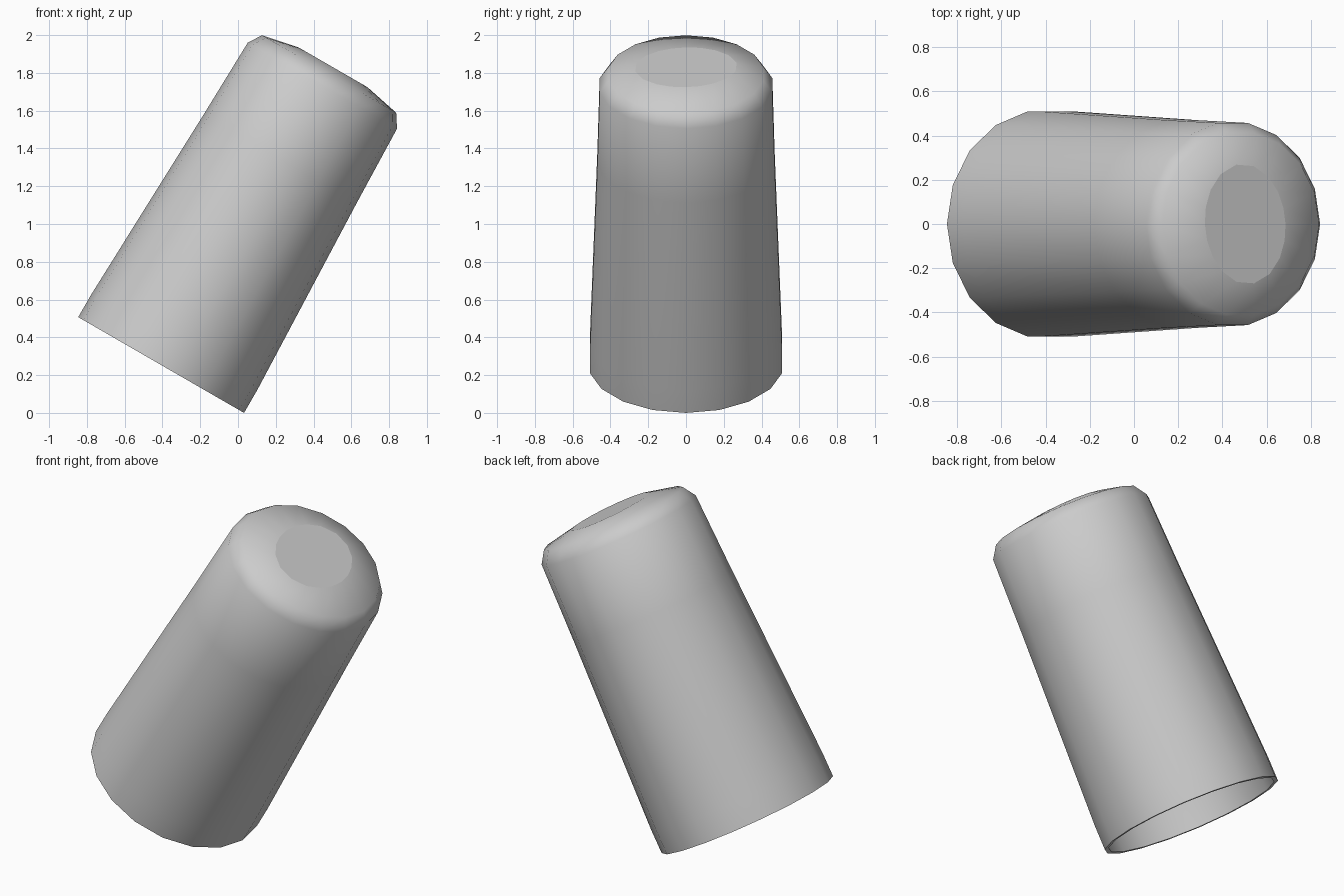
import bpy, bmesh, math
from mathutils import Matrix

if "Cube" in bpy.data.objects:
    bpy.data.objects.remove(bpy.data.objects["Cube"])

SIDES = 18
TILT = math.radians(30)

# (radius, distance along the axis): inside from closed end to lip, then outside
INNER = [(0.38, 1.755), (0.425, 1.695), (0.445, 1.26), (0.482, 0.14), (0.484, 0.0)]
OUTER = [(0.507, 0.0), (0.507, 0.14), (0.468, 1.26), (0.456, 1.708), (0.41, 1.779)]

bm = bmesh.new()


def ring(radius, h):
    verts = []
    for i in range(SIDES):
        a = math.tau * i / SIDES
        r = radius(a) if callable(radius) else radius
        verts.append(bm.verts.new((r * math.cos(a), 1.018 * r * math.sin(a), h)))
    return verts


def oval(a):
    # slightly turned oval pad on the closed end
    d = a - math.radians(97)
    return 0.268 * 0.21 / math.hypot(0.21 * math.cos(d), 0.268 * math.sin(d))


rings = [ring(r, h) for r, h in INNER + OUTER] + [ring(oval, 1.82)]
for low, high in zip(rings, rings[1:]):
    for i in range(SIDES):
        j = (i + 1) % SIDES
        bm.faces.new((low[i], low[j], high[j], high[i]))
bm.faces.new(list(reversed(rings[0])))
pad = bm.faces.new(rings[-1])
bmesh.ops.recalc_face_normals(bm, faces=bm.faces)
pad_index = len(bm.faces) - 1

# lean the cup over and set it on the ground
bm.transform(Matrix.Translation((-0.407, 0, 0.2535)) @ Matrix.Rotation(TILT, 4, 'Y'))

mesh = bpy.data.meshes.new("tilted_cup")
bm.to_mesh(mesh)
bm.free()
cup = bpy.data.objects.new("tilted_cup", mesh)
bpy.context.collection.objects.link(cup)
bpy.context.view_layer.objects.active = cup
cup.select_set(True)
bpy.ops.object.shade_smooth_by_angle(angle=math.radians(60))

# keep the end pad flat
mesh.polygons[pad_index].use_smooth = False
